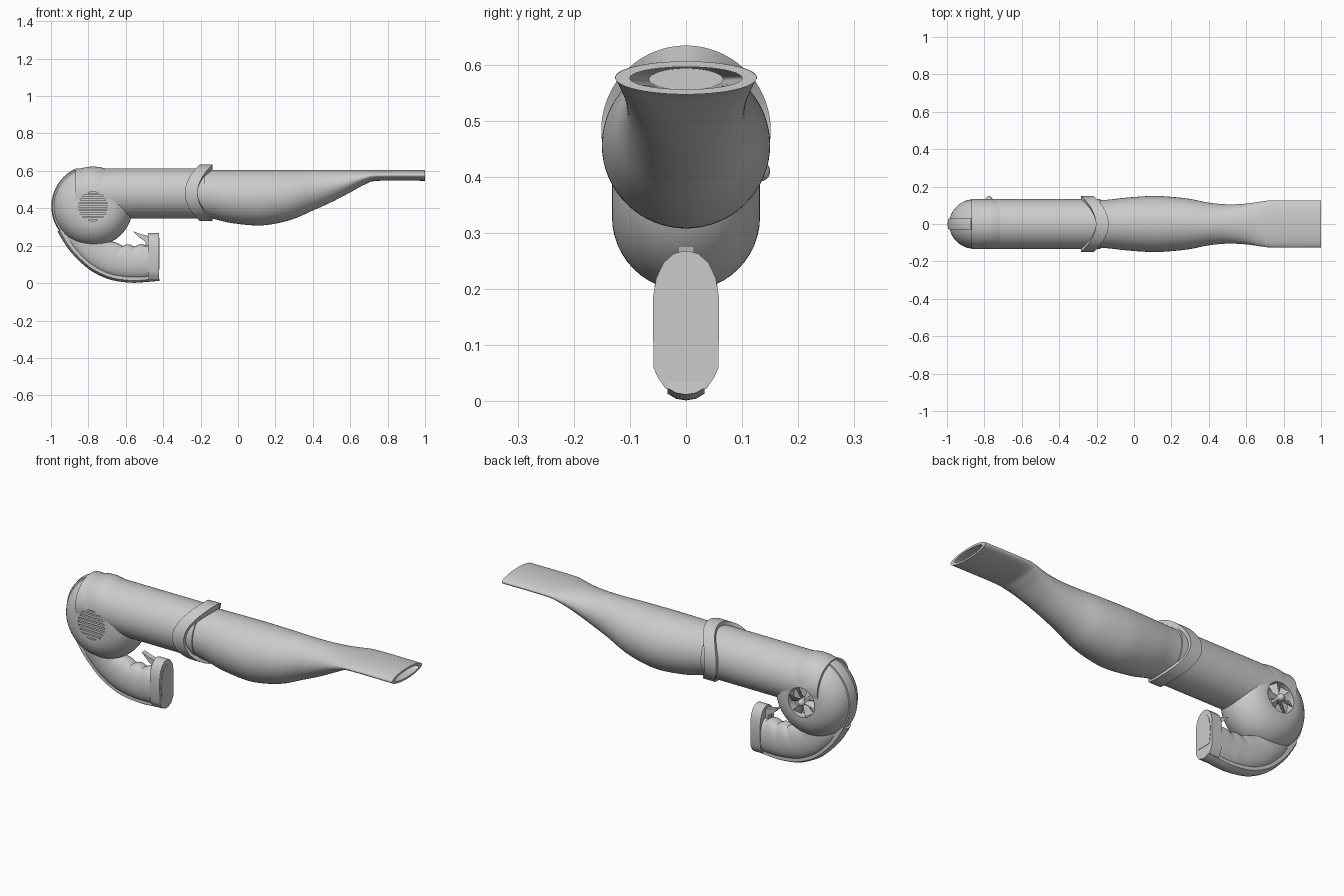
import bpy, bmesh, math
from mathutils import Vector

if "Cube" in bpy.data.objects:
    bpy.data.objects.remove(bpy.data.objects["Cube"])

VX, VZ = -0.775, 0.41          # fan housing axis (parallel to y)
TZ = 0.48                      # main tube axis height


def finish(name, bm, angle=35):
    bmesh.ops.recalc_face_normals(bm, faces=bm.faces)
    me = bpy.data.meshes.new(name)
    bm.to_mesh(me)
    bm.free()
    ob = bpy.data.objects.new(name, me)
    bpy.context.collection.objects.link(ob)
    smooth(ob, angle)
    return ob


def smooth(ob, angle=35):
    bpy.ops.object.select_all(action='DESELECT')
    ob.select_set(True)
    bpy.context.view_layer.objects.active = ob
    bpy.ops.object.shade_smooth_by_angle(angle=math.radians(angle))


def loft(name, rings, loop=False, angle=35):
    """Skin a list of closed rings; loop joins last to first, else ends are capped."""
    bm = bmesh.new()
    vs = [[bm.verts.new(p) for p in r] for r in rings]
    n = len(rings[0])
    for i in range(len(vs) if loop else len(vs) - 1):
        a, b = vs[i], vs[(i + 1) % len(vs)]
        for j in range(n):
            k = (j + 1) % n
            bm.faces.new((a[j], a[k], b[k], b[j]))
    if not loop:
        bm.faces.new(vs[0])
        bm.faces.new(vs[-1])
    return finish(name, bm, angle)


def spline(pts, steps):
    """Catmull-Rom resampling of tuples."""
    pts = [Vector(p) for p in pts]
    out = []
    for i in range(len(pts) - 1):
        a, b, c, d = pts[max(i - 1, 0)], pts[i], pts[i + 1], pts[min(i + 2, len(pts) - 1)]
        for s in range(steps):
            t = s / steps
            out.append(0.5 * (2 * b + (c - a) * t + (2 * a - 5 * b + 4 * c - d) * t * t
                              + (3 * b - a - 3 * c + d) * t ** 3))
    return out + [pts[-1]]


def ellipse_x(x, z, hy, hz, n=64):
    return [(x, hy * math.sin(2 * math.pi * i / n), z + hz * math.cos(2 * math.pi * i / n))
            for i in range(n)]


def disc_y(y, r, n=48):
    return [(VX + r * math.cos(2 * math.pi * i / n), y, VZ + r * math.sin(2 * math.pi * i / n))
            for i in range(n)]


def prism_y(name, xz, h):
    return loft(name, [[(x, y, z) for x, z in xz] for y in (-h, h)])


def cut(ob, side):
    c = loft("vent_cutter", [disc_y(side * 0.085, 0.078), disc_y(side * 0.3, 0.078)])
    c.hide_render = True
    m = ob.modifiers.new("vent", 'BOOLEAN')
    m.operation, m.object, m.solver = 'DIFFERENCE', c, 'EXACT'
    bpy.context.view_layer.objects.active = ob
    bpy.ops.object.modifier_apply(modifier=m.name)
    bpy.data.objects.remove(c)
    smooth(ob)


# Main tube and rounded fan housing, with a round vent cut in each side
tube = loft("main_tube", [ellipse_x(x, TZ, 0.134, 0.134) for x in (-0.87, -0.18)])
housing = loft("fan_housing", [disc_y(-0.132 * math.cos(a), 0.081 + 0.132 * math.sin(a), 72)
                               for a in [math.pi * i / 24 for i in range(25)]])
for ob in (tube, housing):
    for side in (-1, 1):
        cut(ob, side)

# Front vent grille slats
for i in range(8):
    dz = -0.066 + i * 0.132 / 7
    w = math.sqrt(0.08 ** 2 - dz ** 2)
    prism_y(f"grille_slat_{i + 1}", [(VX - w, VZ + dz - 0.006), (VX + w, VZ + dz - 0.006),
            (VX + w, VZ + dz + 0.006), (VX - w, VZ + dz + 0.006)], 0.008).location.y = -0.123

# Rear vent fan blades and hub
for i in range(6):
    a0 = math.pi / 3 * i
    rings = []
    for r, w in ((0.012, 0.2), (0.076, 0.26)):
        p = [(a0 - w, 0.100), (a0 + w, 0.122), (a0 + w, 0.127), (a0 - w, 0.105)]
        rings.append([(VX + r * math.cos(a), y, VZ + r * math.sin(a)) for a, y in p])
    loft(f"fan_blade_{i + 1}", rings)
loft("fan_hub", [disc_y(0.08, 0.018, 24)] + [disc_y(0.132 + 0.018 * math.sin(a), 0.018 * math.cos(a), 24)
                 for a in [math.pi / 2 * i / 8.2 for i in range(9)]])

# Raised spine around the back of the housing
rings = []
for i in range(33):
    a = math.radians(116 + 104 * i / 32)
    rings.append([(VX + r * math.cos(a), y, VZ + r * math.sin(a))
                  for r, y in ((0.17, -0.03), (0.217, -0.03), (0.223, 0), (0.217, 0.03), (0.17, 0.03))])
loft("rear_spine", rings)

# Swept collar joining tube and nozzle
rings = []
for i in range(96):
    a = 2 * math.pi * i / 96
    x = -0.25 + 0.08 * math.cos(a) ** 2
    rings.append([(x + dx, r * math.sin(a), TZ + 0.003 + r * math.cos(a))
                  for dx, r in ((-0.034, 0.12), (-0.034, 0.151), (0.034, 0.151), (0.034, 0.12))])
loft("collar", rings, loop=True)

# Nozzle: x, bottom z, half width; flat top line and hollow flattened mouth
sections = [(-0.3, 0.356, 0.124), (-0.15, 0.346, 0.129), (-0.04, 0.322, 0.141), (0.1, 0.308, 0.15),
            (0.2, 0.318, 0.145), (0.3, 0.344, 0.134), (0.4, 0.388, 0.114), (0.5, 0.433, 0.105),
            (0.6, 0.485, 0.109), (0.68, 0.528, 0.12), (0.75, 0.547, 0.126), (1.0, 0.547, 0.126)]
rings = [ellipse_x(x, (0.606 + b) / 2, w, (0.606 - b) / 2) for x, b, w in spline(sections, 5)]
rings += [ellipse_x(1.0, 0.576, 0.1, 0.02), ellipse_x(0.75, 0.576, 0.1, 0.02),
          ellipse_x(0.55, 0.574, 0.066, 0.019)]
loft("nozzle", rings)

# Curved handle: outer edge x,z then inner edge x,z then half width
hs = [(-0.945, 0.285, -0.70, 0.30, 0.05), (-0.895, 0.195, -0.69, 0.245, 0.055),
      (-0.82, 0.115, -0.675, 0.225, 0.057), (-0.75, 0.066, -0.645, 0.208, 0.058),
      (-0.68, 0.037, -0.605, 0.203, 0.058), (-0.61, 0.024, -0.565, 0.2, 0.058),
      (-0.54, 0.02, -0.52, 0.202, 0.058), (-0.45, 0.026, -0.45, 0.21, 0.058)]
hs = spline(hs, 8)
rings = []
for ox, oz, ix, iz, w in hs:
    if -0.68 < ix < -0.49:                      # finger grooves
        iz += 0.012 * (abs(math.sin((ix + 0.68) / 0.19 * 3 * math.pi)) - 0.5)
    ring = []
    for k in range(32):
        a = 2 * math.pi * k / 32
        c, s = math.cos(a), math.sin(a)
        t = (1 + c) / 2
        ring.append((ox + (ix - ox) * t, w * math.copysign(abs(s) ** 0.75, s), oz + (iz - oz) * t))
    rings.append(ring)
loft("handle", rings)

# Rail under the handle
path = spline([(-0.965, 0.275), (-0.905, 0.18), (-0.82, 0.092), (-0.75, 0.046), (-0.67, 0.015),
               (-0.57, 0.002), (-0.49, 0.006), (-0.42, 0.012)], 6)
rings = []
for i, p in enumerate(path):
    d = (path[min(i + 1, len(path) - 1)] - path[max(i - 1, 0)]).normalized()
    n = Vector((-d.y, d.x))
    rings.append([(p.x + n.x * h, y, p.y + n.y * h) for y, h in
                  ((-0.033, 0.035), (-0.033, 0.012), (-0.018, 0.003), (0, 0),
                   (0.018, 0.003), (0.033, 0.012), (0.033, 0.035))])
loft("handle_rail", rings)

# End block of the handle with its inset panel
half = [(0.036, 0.022), (0.05, 0.042), (0.058, 0.06), (0.059, 0.185), (0.053, 0.22),
        (0.04, 0.247), (0.022, 0.263), (0.004, 0.268)]
outline = half + [(-y, z) for y, z in reversed(half)]
loft("handle_end", [[(x, y, z) for y, z in outline] for x in (-0.48, -0.422)])
half = [(0.039, 0.074), (0.048, 0.13), (0.044, 0.18), (0.034, 0.215), (0.018, 0.236), (0.004, 0.241)]
outline = half + [(-y, z) for y, z in reversed(half)]
loft("end_panel", [[(x, y, z) for y, z in outline] for x in (-0.43, -0.42)])

# Trigger
prism_y("trigger", [(-0.56, 0.277), (-0.52, 0.262), (-0.47, 0.25), (-0.47, 0.2), (-0.495, 0.2),
                    (-0.495, 0.222), (-0.525, 0.242)], 0.014)
